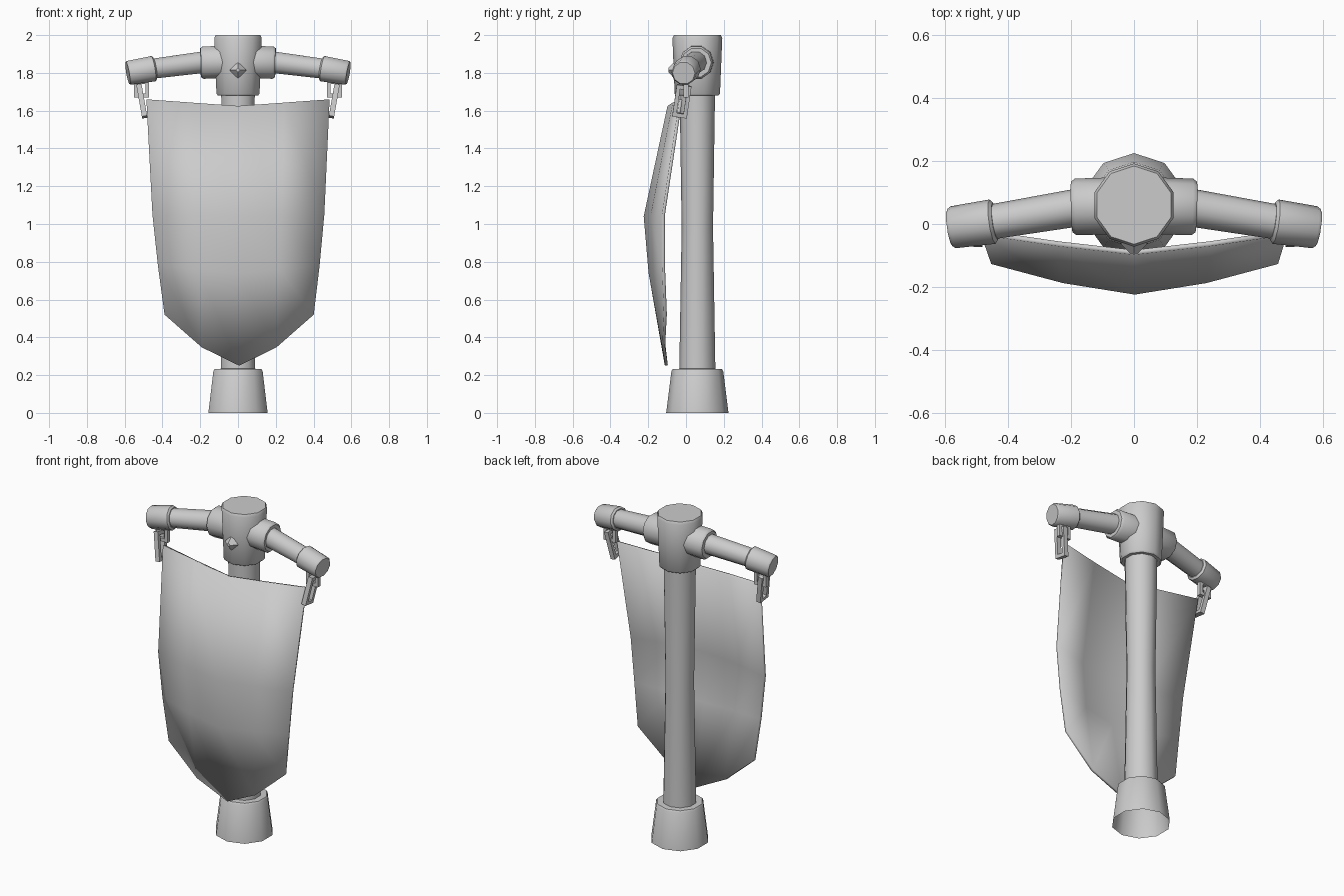
import bpy, bmesh, math
from mathutils import Vector, Matrix

if "Cube" in bpy.data.objects:
    bpy.data.objects.remove(bpy.data.objects["Cube"])

SIDES = 10
POLE_Y = 0.06


def finish(name, bm, angle=40):
    bmesh.ops.recalc_face_normals(bm, faces=bm.faces)
    me = bpy.data.meshes.new(name)
    bm.to_mesh(me)
    bm.free()
    ob = bpy.data.objects.new(name, me)
    bpy.context.collection.objects.link(ob)
    bpy.ops.object.select_all(action='DESELECT')
    ob.select_set(True)
    bpy.context.view_layer.objects.active = ob
    bpy.ops.object.shade_smooth_by_angle(angle=math.radians(angle))
    return ob


def turned(name, start, direction, profile, caps=(True, True), sides=SIDES):
    """Ten-sided turned part: profile is (radius, distance along the axis)."""
    d = Vector(direction).normalized()
    side = Vector((0, 1, 0))
    u = (side - d * side.dot(d)).normalized()
    v = d.cross(u)
    bm = bmesh.new()
    rings = []
    for r, t in profile:
        rings.append([bm.verts.new(Vector(start) + d * t + r * (
            u * math.cos(2 * math.pi * i / sides) + v * math.sin(2 * math.pi * i / sides)))
            for i in range(sides)])
    for a, b in zip(rings, rings[1:]):
        for i in range(sides):
            j = (i + 1) % sides
            bm.faces.new((a[i], a[j], b[j], b[i]))
    if caps[0]:
        bm.faces.new(rings[0])
    if caps[1]:
        bm.faces.new(rings[-1])
    return finish(name, bm)


def link(name, centre, width_axis, up, w, h, bar, depth):
    """Rectangular chain link with a square hole."""
    z = Vector(up).normalized()
    x = Vector(width_axis)
    x = (x - z * x.dot(z)).normalized()
    y = z.cross(x)
    bm = bmesh.new()
    loops = []
    for k, off in ((0, -depth / 2), (bar, -depth / 2), (bar, depth / 2), (0, depth / 2)):
        a, b = w / 2 - k, h / 2 - k
        loops.append([bm.verts.new(Vector(centre) + x * p + z * q + y * off)
                      for p, q in ((-a, -b), (a, -b), (a, b), (-a, b))])
    for n in range(4):
        p, q = loops[n], loops[(n + 1) % 4]
        for i in range(4):
            j = (i + 1) % 4
            bm.faces.new((p[i], p[j], q[j], q[i]))
    return finish(name, bm, 30)


# Upright: open-bottomed foot, waisted pole and head block
UP = (0, 0, 1)
turned("foot", (0, POLE_Y, 0), UP,
       [(0.165, 0), (0.137, 0.222), (0.13, 0.232), (0.09, 0.234)], (False, False))
turned("pole", (0, POLE_Y, 0), UP,
       [(0.096, 0.2), (0.083, 0.98), (0.094, 1.72)], (False, False))
turned("head", (0, POLE_Y, 0), UP,
       [(0.112, 1.68), (0.12, 1.69), (0.132, 1.985), (0.124, 2.0)])

# Faceted stud on the front of the head
stud = turned("stud", (0, -0.05, 1.815), (0, -1, 0.05), [(0.045, 0), (0.045, 0.013), (0.016, 0.04)])
bpy.data.objects.remove(stud)
bm = bmesh.new()
bmesh.ops.create_cone(bm, cap_ends=True, segments=4, radius1=0.045, radius2=0.012, depth=0.032,
                      matrix=Matrix.Translation((0, -0.077, 1.815)) @ Matrix.Rotation(math.pi / 2, 4, 'X'))
finish("stud", bm, 20)

# Arms, collars, end caps and hanging links, one set per side
for s, tag in ((-1, "left"), (1, "right")):
    turned("collar_" + tag, (s * 0.06, 0.058, 1.858), (s, -0.03, -0.03),
           [(0.09, 0), (0.09, 0.125), (0.08, 0.138)])
    a, b = Vector((s * 0.18, 0.052, 1.857)), Vector((s * 0.445, 0.008, 1.823))
    turned("arm_" + tag, a, b - a, [(0.06, 0), (0.055, 0.3)])
    turned("end_cap_" + tag, b, (s * 0.14, -0.02, -0.024),
           [(0.06, -0.005), (0.071, 0.004), (0.067, 0.132), (0.06, 0.142)])
    link("upper_link_" + tag, (s * 0.51, 0.0, 1.715), (1, 0, 0), UP, 0.08, 0.09, 0.02, 0.025)
    link("lower_link_" + tag, (s * 0.509, -0.022, 1.65), (0, 1, 0),
         (s * 0.03, 0.025, 0.17), 0.078, 0.172, 0.021, 0.028)

# Banner: rows of (half width, edge y, edge z, middle y, middle z, bulge of quarter points)
rows = [(0.485, -0.035, 1.66, -0.098, 1.625, 0.004),
        (0.455, -0.127, 1.05, -0.224, 1.04, 0.012),
        (0.428, -0.127, 0.78, -0.198, 0.74, 0.01),
        (0.395, -0.117, 0.52, -0.112, 0.25, 0.012)]
bm = bmesh.new()
grid = []
for n, (w, ye, ze, ym, zm, bulge) in enumerate(rows):
    line = []
    for f in (-1, -0.5, 0, 0.5, 1):
        q = 1 if abs(f) == 0.5 else 0
        y = ye + (ym - ye) * (1 - abs(f)) - bulge * q
        z = ze + (zm - ze) * (1 - abs(f)) - (0.038 * q if n == 3 else 0)
        line.append(bm.verts.new((w * f + 0.006 * (n / 3), y, z)))
    grid.append(line)
for p, q in zip(grid, grid[1:]):
    for i in range(4):
        bm.faces.new((p[i], p[i + 1], q[i + 1], q[i]))
banner = finish("banner", bm, 50)
mod = banner.modifiers.new("thickness", 'SOLIDIFY')
mod.thickness = 0.016
# Thicken toward the pole whichever way the sheet was oriented
mod.offset = -1 if banner.data.polygons[0].normal.y < 0 else 1
